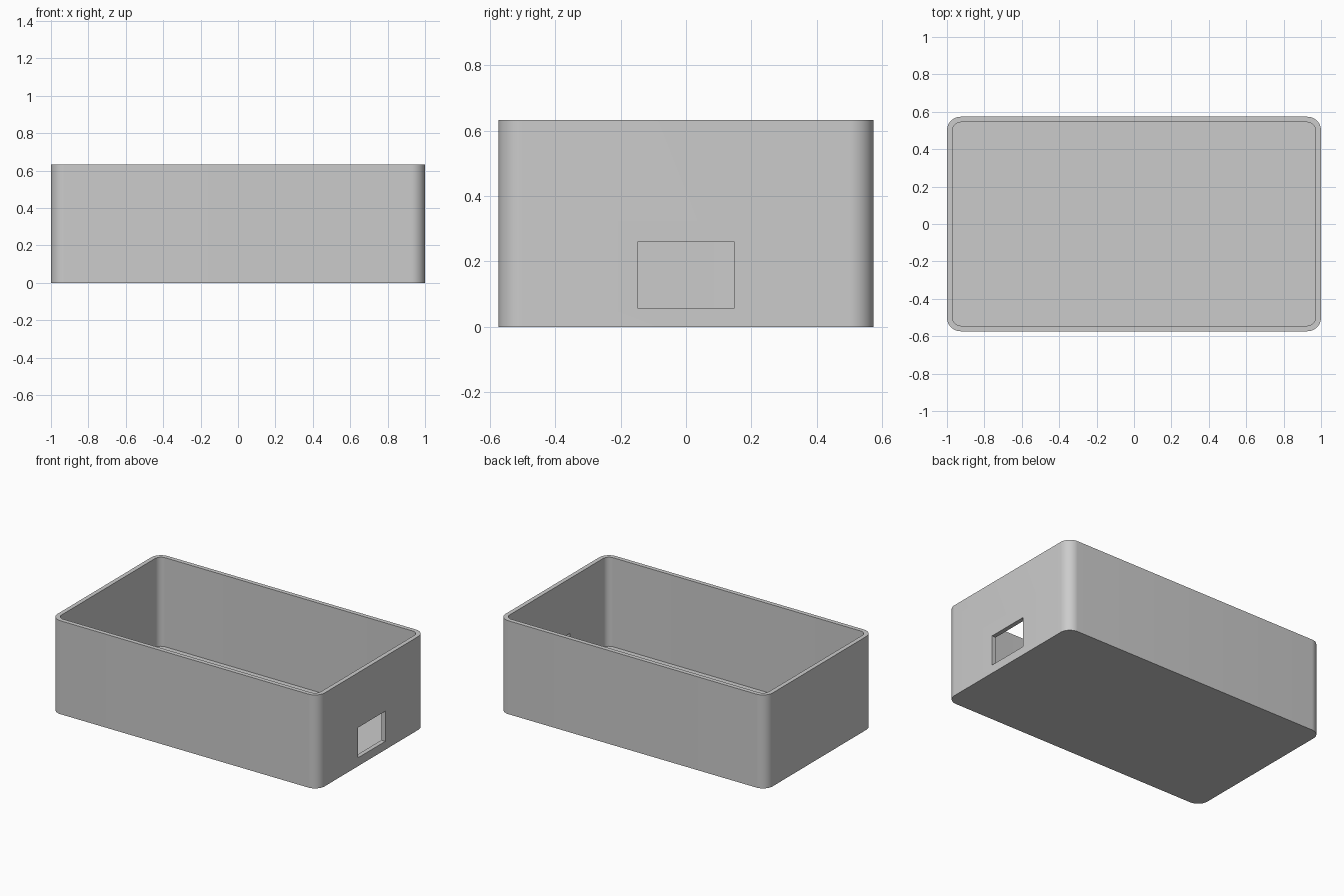
import bpy
import bmesh
import math

if "Cube" in bpy.data.objects:
    bpy.data.objects.remove(bpy.data.objects["Cube"], do_unlink=True)

HALF_X, HALF_Y, HEIGHT = 1.0, 0.5735, 0.632
WALL, RADIUS, STEPS = 0.0294, 0.0735, 12

grey = bpy.data.materials.new("plain grey")
grey.use_nodes = True
grey.diffuse_color = (0.6, 0.6, 0.6, 1)
grey.node_tree.nodes["Principled BSDF"].inputs["Base Color"].default_value = grey.diffuse_color


def rounded_loop(bm, inset, z):
    """Rounded rectangle of vertices, inset from the outer outline."""
    r = RADIUS - inset
    verts = []
    for corner, (sx, sy) in enumerate([(1, 1), (-1, 1), (-1, -1), (1, -1)]):
        for i in range(STEPS + 1):
            a = math.pi / 2 * (corner + i / STEPS)
            verts.append(bm.verts.new((sx * (HALF_X - RADIUS) + r * math.cos(a),
                                       sy * (HALF_Y - RADIUS) + r * math.sin(a), z)))
    return verts


# Open box: outer wall, rim, inner wall, then floor and underside
bm = bmesh.new()
loops = [rounded_loop(bm, inset, z) for inset, z in
         [(0, 0), (0, HEIGHT), (WALL, HEIGHT), (WALL, WALL)]]
for low, high in zip(loops, loops[1:]):
    for i in range(len(low)):
        j = (i + 1) % len(low)
        bm.faces.new((low[i], low[j], high[j], high[i]))
bm.faces.new(reversed(loops[0]))
bm.faces.new(loops[-1])
bmesh.ops.recalc_face_normals(bm, faces=bm.faces)
mesh = bpy.data.meshes.new("open_box")
bm.to_mesh(mesh)
bm.free()
box = bpy.data.objects.new("open_box", mesh)
bpy.context.collection.objects.link(box)
mesh.materials.append(grey)

# Cutter for the rectangular port in the left end wall
bpy.ops.mesh.primitive_cube_add(size=1, location=(HALF_X, 0, 0.159))
cutter = bpy.context.object
cutter.name = "port_cutter"
cutter.scale = (0.2, 0.294, 0.204)
cutter.data.materials.append(grey)
cutter.hide_render = True
cutter.display_type = 'WIRE'

cut = box.modifiers.new("port", 'BOOLEAN')
cut.operation = 'DIFFERENCE'
cut.solver = 'EXACT'
cut.object = cutter

# Apply the cut so that smoothing follows the final edges
bpy.ops.object.select_all(action='DESELECT')
box.select_set(True)
bpy.context.view_layer.objects.active = box
bpy.ops.object.modifier_apply(modifier=cut.name)
bpy.data.objects.remove(cutter, do_unlink=True)
bpy.ops.object.shade_smooth_by_angle(angle=math.radians(30))
